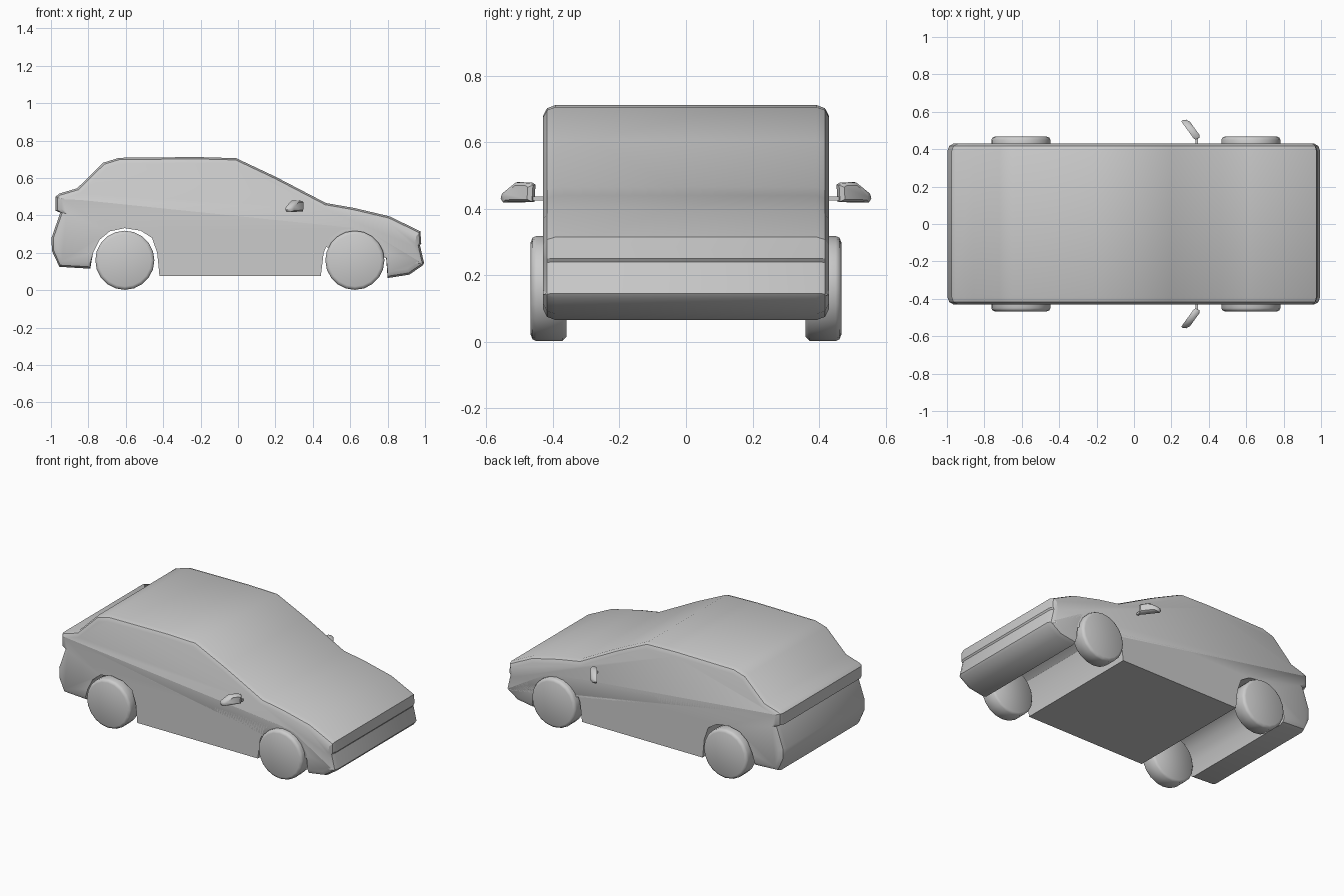
import bpy, bmesh, math
from mathutils import Vector, Matrix

if "Cube" in bpy.data.objects:
    bpy.data.objects.remove(bpy.data.objects["Cube"])


def finish(name, bm, angle=32):
    bmesh.ops.recalc_face_normals(bm, faces=bm.faces)
    me = bpy.data.meshes.new(name)
    bm.to_mesh(me)
    bm.free()
    ob = bpy.data.objects.new(name, me)
    bpy.context.collection.objects.link(ob)
    bpy.ops.object.select_all(action='DESELECT')
    ob.select_set(True)
    bpy.context.view_layer.objects.active = ob
    bpy.ops.object.shade_smooth_by_angle(angle=math.radians(angle))
    return ob


def loft(bm, rings):
    loops = [[bm.verts.new(p) for p in r] for r in rings]
    n = len(loops[0])
    for a, b in zip(loops, loops[1:]):
        for i in range(n):
            j = (i + 1) % n
            bm.faces.new((a[i], a[j], b[j], b[i]))
    bm.faces.new(loops[0])
    bm.faces.new(loops[-1][::-1])


# Body: side profile (x, z), rounded outer skin first, then sharp arches and floor
skin = [(-0.79, 0.115), (-0.955, 0.125), (-0.995, 0.21), (-0.997, 0.28), (-0.95, 0.415),
        (-0.975, 0.425), (-0.975, 0.5), (-0.955, 0.517), (-0.86, 0.545), (-0.72, 0.682),
        (-0.635, 0.708), (-0.22, 0.712), (-0.01, 0.706), (0.2, 0.607), (0.47, 0.466),
        (0.62, 0.44), (0.81, 0.395), (0.975, 0.315), (0.98, 0.25), (0.973, 0.24),
        (0.995, 0.145), (0.985, 0.13), (0.915, 0.083), (0.80, 0.065)]
arches = [(0.79, 0.2), (0.757, 0.27), (0.70, 0.315), (0.625, 0.332), (0.55, 0.32),
          (0.49, 0.28), (0.458, 0.2), (0.443, 0.077), (-0.42, 0.077), (-0.432, 0.2),
          (-0.46, 0.28), (-0.52, 0.318), (-0.605, 0.332), (-0.685, 0.315),
          (-0.74, 0.27), (-0.775, 0.2)]


def inset(d):
    out = []
    for i, p in enumerate(skin):
        a = Vector(skin[max(i - 1, 0)])
        b = Vector(skin[min(i + 1, len(skin) - 1)])
        t = (b - a).normalized()
        q = Vector(p) + Vector((t.y, -t.x)) * d
        if i in (0, len(skin) - 1):
            q.x = p[0]
        out.append((q.x, q.y))
    return out + arches


steps = [(-0.43, 0.033), (-0.418, 0.01), (-0.392, 0)]
steps += [(-y, d) for y, d in reversed(steps)]
bm = bmesh.new()
loft(bm, [[(x, y, z) for x, z in inset(d)] for y, d in steps])
finish("car_body", bm)

# Wheels: lathed rings with rounded shoulders
wheel = [(0.36, 0.145), (0.372, 0.158), (0.45, 0.158), (0.461, 0.153), (0.467, 0.14)]
for label, cx in (("rear", -0.605), ("front", 0.625)):
    for side, s in (("right", -1), ("left", 1)):
        bm = bmesh.new()
        loft(bm, [[(cx + r * math.cos(k * math.tau / 20), s * y,
                    0.16 + r * math.sin(k * math.tau / 20)) for k in range(20)]
                  for y, r in wheel])
        finish(f"{label}_{side}_wheel", bm, 50)

# Door mirrors: swept-back tapered head on a short stalk
head = [(0.458, 0.42), (0.455, 0.472), (0.465, 0.479), (0.51, 0.48),
        (0.553, 0.445), (0.557, 0.43), (0.55, 0.418)]
for side, s in (("right", -1), ("left", 1)):
    bm = bmesh.new()
    cy, cz = 0.505, 0.447
    loft(bm, [[(0.305 - 0.72 * ((y - cy) * k) + dx, s * (cy + (y - cy) * k + dx * 0.3),
                cz + (z - cz) * k) for y, z in head]
              for dx, k in ((-0.017, 0.93), (-0.008, 1), (0.01, 0.95), (0.02, 0.7))])
    finish(f"{side}_mirror", bm, 40)
    bm = bmesh.new()
    bmesh.ops.create_cube(bm, size=1, matrix=Matrix.Translation((0.335, s * 0.445, 0.43))
                          @ Matrix.Diagonal((0.014, 0.05, 0.012, 1)))
    finish(f"{side}_mirror_stalk", bm)
